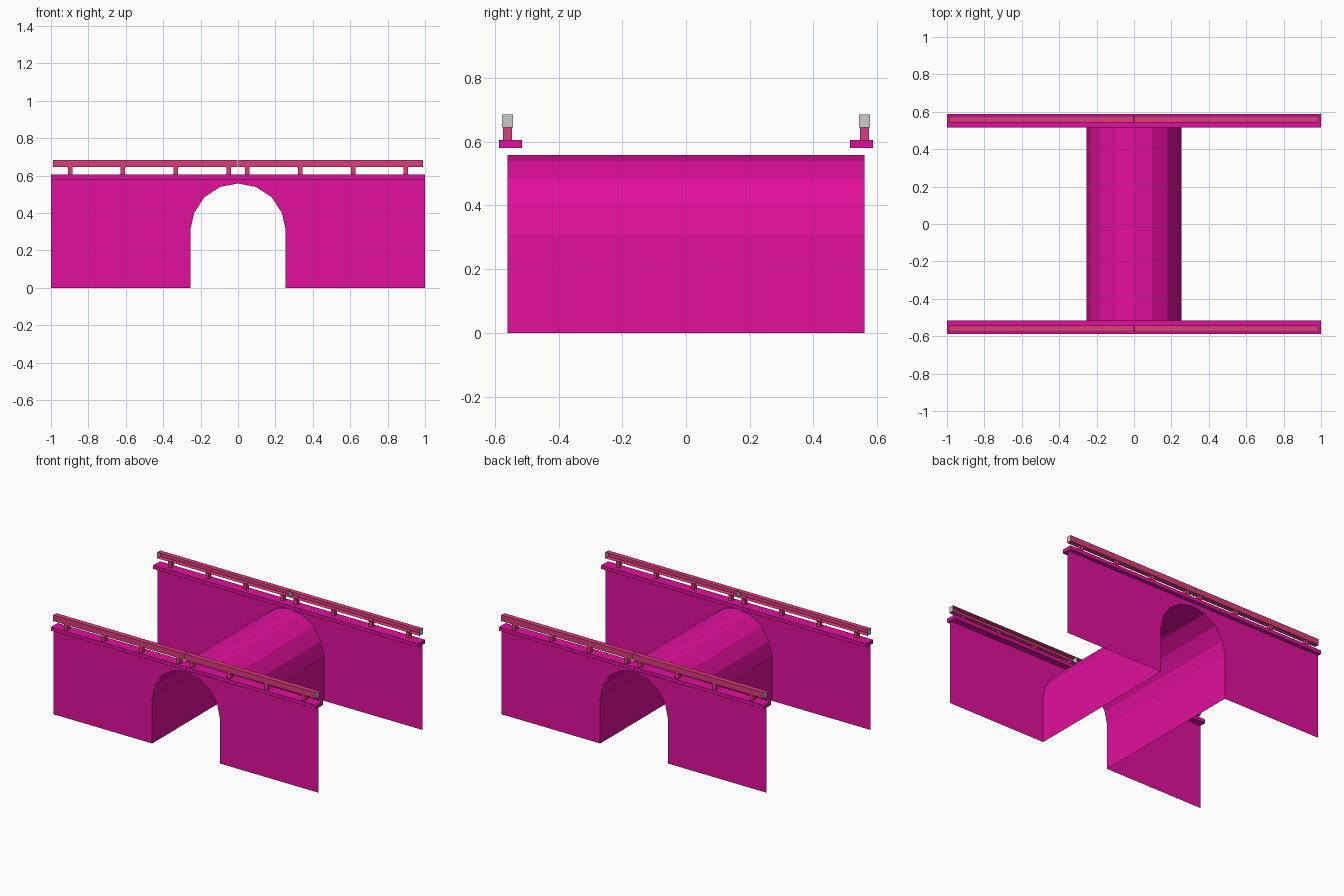
import bpy
import bmesh

if "Cube" in bpy.data.objects:
    bpy.data.objects.remove(bpy.data.objects["Cube"], do_unlink=True)


def material(name, rgb):
    mat = bpy.data.materials.new(name)
    mat.use_nodes = True
    mat.diffuse_color = (*rgb, 1)
    mat.node_tree.nodes["Principled BSDF"].inputs["Base Color"].default_value = (*rgb, 1)
    return mat


magenta = material("magenta", (0.75, 0.005, 0.33))
rose = material("rose", (0.72, 0.045, 0.2))
grey = material("grey", (0.6, 0.6, 0.6))


def finish(name, bm, *mats):
    mesh = bpy.data.meshes.new(name)
    bm.to_mesh(mesh)
    bm.free()
    for mat in mats:
        mesh.materials.append(mat)
    obj = bpy.data.objects.new(name, mesh)
    bpy.context.collection.objects.link(obj)
    return obj


def add_box(bm, lo, hi):
    verts = bmesh.ops.create_cube(bm, size=1)["verts"]
    for v in verts:
        for i in range(3):
            v.co[i] = lo[i] if v.co[i] < 0 else hi[i]


# Arch outline shared by the walls and the tunnel
half = [(0.255, 0), (0.255, 0.31), (0.235, 0.4), (0.18, 0.485), (0.095, 0.54)]
arch = [(-x, z) for x, z in half] + [(0, 0.558)] + half[::-1]
WALL_Y = 0.56

# Tunnel vault
bm = bmesh.new()
rows = [[bm.verts.new((x, y, z)) for x, z in arch] for y in (-WALL_Y, WALL_Y)]
for i in range(len(arch) - 1):
    bm.faces.new((rows[0][i], rows[0][i + 1], rows[1][i + 1], rows[1][i]))
bmesh.ops.recalc_face_normals(bm, faces=bm.faces)
finish("tunnel_vault", bm, magenta)

POSTS = (0.05, 0.332, 0.615, 0.897)

for side, label in ((-1, "front"), (1, "back")):
    # Thin wall, built as strips above and beside the arch
    bm = bmesh.new()
    wall_y = side * WALL_Y
    outline = [(-1, 0)] + arch + [(1, 0)]
    tops = [(x, 0.585) for x, z in outline]
    low = [bm.verts.new((x, wall_y, z)) for x, z in outline]
    high = [bm.verts.new((x, wall_y, z)) for x, z in tops]
    for i in range(len(outline) - 1):
        if outline[i][0] != outline[i + 1][0]:
            bm.faces.new((low[i], low[i + 1], high[i + 1], high[i]))
    bmesh.ops.remove_doubles(bm, verts=bm.verts, dist=0.0001)
    bmesh.ops.recalc_face_normals(bm, faces=bm.faces)
    for f in bm.faces:
        if f.normal.y * side < 0:
            f.normal_flip()
    finish(label + "_wall", bm, magenta)

    # Coping ledge
    bm = bmesh.new()
    inner, outer = sorted((side * 0.515, side * 0.587))
    add_box(bm, (-1, inner, 0.58), (1, outer, 0.605))
    finish(label + "_ledge", bm, magenta)

    # Railing posts
    bm = bmesh.new()
    for x in [s * p for p in POSTS for s in (-1, 1)]:
        add_box(bm, (x - 0.012, wall_y - 0.014, 0.603),
                (x + 0.012, wall_y + 0.014, 0.648))
    finish(label + "_posts", bm, rose)

    # Two handrail lengths, open on the inner side, with grey end caps
    bm = bmesh.new()
    for lo, hi in ((-0.99, -0.002), (0.002, 0.99)):
        add_box(bm, (lo, wall_y - 0.017, 0.645), (hi, wall_y + 0.017, 0.685))
    bm.normal_update()
    bmesh.ops.delete(bm, geom=[f for f in bm.faces if f.normal.y * side < -0.5],
                     context='FACES')
    for f in bm.faces:
        f.material_index = int(abs(f.normal.x) > 0.5)
    finish(label + "_handrail", bm, rose, grey)
